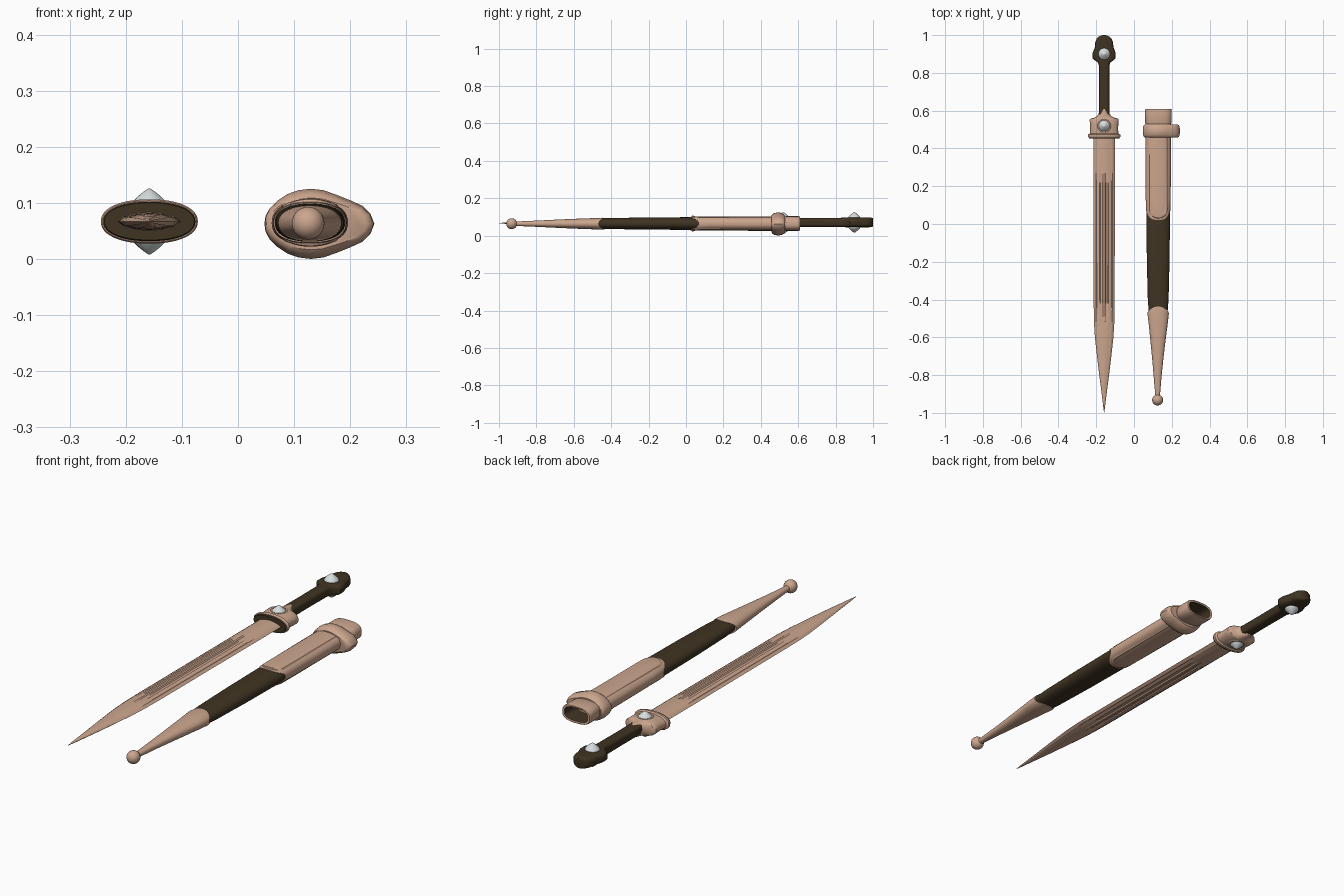
import bpy, bmesh, math

def material(name, rgb):
    m = bpy.data.materials.new(name)
    m.diffuse_color = (*rgb, 1)
    return m

TAN = material("tan metal", (0.60, 0.38, 0.27))
DARK = material("dark brown leather", (0.050, 0.034, 0.016))
SILVER = material("silver", (0.68, 0.72, 0.73))
DX, DZ = -0.158, 0.067      # dagger axis
SX, SZ = 0.129, 0.065       # scabbard axis

def finish(name, bm, mats, rule=None, angle=38):
    bmesh.ops.recalc_face_normals(bm, faces=bm.faces[:])
    for e in bm.edges:
        e.smooth = len(e.link_faces) == 2 and e.calc_face_angle(0) < math.radians(angle)
    for f in bm.faces:
        f.smooth = True
        if rule:
            f.material_index = rule(f)
    me = bpy.data.meshes.new(name)
    bm.to_mesh(me)
    bm.free()
    for m in mats:
        me.materials.append(m)
    ob = bpy.data.objects.new(name, me)
    bpy.context.collection.objects.link(ob)
    return ob

def loft(name, rings, mats, rule=None, caps=True, angle=38):
    bm = bmesh.new()
    rows = [[bm.verts.new(p) for p in r] for r in rings]
    n = len(rows[0])
    for a, b in zip(rows, rows[1:]):
        for i in range(n):
            bm.faces.new((a[i], a[(i + 1) % n], b[(i + 1) % n], b[i]))
    if caps:
        bm.faces.new(rows[0])
        bm.faces.new(rows[-1])
    return finish(name, bm, mats, rule, angle)

def oval(cx, cz, y, hw, hz, n=2.0, curve=0.0, power=2, seg=48):
    """Superellipse ring; curve shifts its y towards the narrow edges."""
    out = []
    for i in range(seg):
        t = 2 * math.pi * i / seg
        c, s = math.cos(t), math.sin(t)
        out.append((cx + hw * math.copysign(abs(c) ** (2 / n), c),
                    y + curve * abs(c) ** power,
                    cz + hz * math.copysign(abs(s) ** (2 / n), s)))
    return out

def spin(name, profile, mat, x, y, z, up=1, seg=24):
    bm = bmesh.new()
    rows = [[bm.verts.new((x + r * math.cos(2 * math.pi * i / seg),
                           y + r * math.sin(2 * math.pi * i / seg), z + up * h))
             for i in range(seg)] for r, h in profile]
    for a, b in zip(rows, rows[1:]):
        for i in range(seg):
            bm.faces.new((a[i], a[(i + 1) % seg], b[(i + 1) % seg], b[i]))
    bm.faces.new(rows[0])
    bm.faces.new(rows[-1])
    return finish(name, bm, [mat])

# Blade with fullers that fade out towards the tip
half = [(-1, 0, 0), (-.78, .009, 0), (-.70, .010, .0025), (-.62, .011, 0), (-.42, .014, 0),
        (-.34, .015, .005), (-.16, .016, .005), (-.09, .0165, 0), (.09, .0165, 0), (.16, .016, .005),
        (.34, .015, .005), (.42, .014, 0), (.62, .011, 0), (.70, .010, .0025), (.78, .009, 0), (1, 0, 0)]
rings = []
for y, w, th, g in [(.48, .057, 1, 0), (.27, .057, 1, 0), (.22, .057, 1, 1), (-.42, .0555, .95, 1),
                    (-.52, .054, .9, 0), (-.60, .049, .85, 0), (-.70, .038, .75, 0),
                    (-.80, .026, .6, 0), (-.90, .013, .4, 0), (-.97, .0045, .2, 0), (-.998, .0006, .05, 0)]:
    top = [(DX + u * w, y, DZ + (h - d * g) * th) for u, h, d in half]
    bot = [(DX + u * w, y, DZ - (h - d * g) * th) for u, h, d in half[-2:0:-1]]
    rings.append(top + bot)
loft("blade", rings, [TAN], angle=15)

# Guard with lip, waist, shoulders and pointed collar over the grip
guard = [(.459, .084, .037), (.463, .0865, .0395), (.473, .0865, .0395), (.478, .076, .034),
         (.50, .074, .036), (.53, .075, .037), (.552, .077, .035), (.558, .072, .034),
         (.563, .052, .033), (.572, .036, .032), (.59, .026, .031), (.608, .014, .029)]
loft("guard", [oval(DX, DZ, y, w, h, 2.2) for y, w, h in guard], [TAN])
loft("guard_underside", [oval(DX, DZ, y, w, h, 2.2) for y, w, h in
                         [(.452, .080, .033), (.462, .083, .036)]], [DARK])

# Grip and pommel in one dark piece
GZ = DZ + .004
grip = [(.55, .029, .024), (.70, .0275, .024), (.84, .028, .025), (.856, .034, .026), (.868, .052, .026),
        (.878, .061, .026), (.905, .061, .026), (.922, .055, .026), (.935, .049, .026), (.962, .047, .026),
        (.980, .040, .026), (.991, .030, .025), (.997, .018, .0235), (1.0, .006, .022)]
loft("grip", [oval(DX, GZ, y, w, h, 3.2) for y, w, h in grip], [DARK])

# Pointed studs on both faces of the pommel and guard
stud = [(.031, 0), (.031, .005), (.028, .009), (.019, .018), (.009, .026), (.002, .0305)]
for up, side in ((1, "top"), (-1, "bottom")):
    spin("pommel_stud_" + side, stud, SILVER, DX, .90, GZ + up * .024, up)
    spin("guard_stud_" + side, stud, SILVER, DX, .52, DZ + up * .028, up)
    spin("guard_stud_seat_" + side, [(.040, 0), (.040, .006), (.035, .010)], TAN, DX, .52, DZ + up * .026, up)

# Scabbard leather body
body = [(.40, .129, .064, .034), (.03, .128, .0625, .034), (-.2, .128, .060, .0325),
        (-.40, .128, .055, .0295), (-.50, .128, .047, .027)]
loft("scabbard_leather", [oval(x, SZ, y, w, h, 2.3) for y, x, w, h in body], [DARK])

# Upper fitting with a tongue-shaped end
loft("scabbard_locket", [oval(x, SZ, y, w, h, 2.4, c, 3) for y, x, w, h, c in
     [(.48, .128, .068, .039, 0), (.30, .128, .0675, .0385, 0), (.12, .128, .066, .0375, .02),
      (.03, .128, .0652, .0367, .045), (.022, .128, .0640, .0355, .048), (.022, .128, .060, .031, .048)]],
     [TAN])

# Raised tongue panel on both broad faces
def tongue(k, y0, y1, seg=16):
    pts = [(SX + k, y1), (SX - k, y1)]
    return pts + [(SX - k * math.cos(math.pi * i / seg), y0 + k * .9 * (1 - math.sin(math.pi * i / seg)))
                  for i in range(seg + 1)]
for up, side in ((1, "top"), (-1, "bottom")):
    rows = [[(x, y, SZ + up * (h - 8 * (x - SX) ** 2 * .6)) for x, y in tongue(k, y0, .47)]
            for k, y0, h in [(.051, .028, .033), (.049, .032, .0415), (.046, .037, .043)]]
    loft("locket_panel_" + side, rows, [TAN])

# Hollow throat, dark inside
throat = [(.46, .069, .039), (.524, .069, .039), (.529, .0665, .037), (.535, .0705, .039), (.600, .0705, .039),
          (.609, .069, .0375), (.610, .066, .035), (.608, .059, .029), (.590, .057, .027), (.42, .054, .025)]
loft("scabbard_throat", [oval(SX, SZ, y, w, h, 2.8) for y, w, h in throat], [TAN, DARK],
     lambda f: int(f.calc_center_median().y < .6 and
                   all(abs(v.co.x - SX) < .0595 and abs(v.co.z - SZ) < .0295 for v in f.verts)))

# Hanging band with a lobe to one side
upper = [(.047, 0), (.049, .014), (.056, .027), (.070, .041), (.088, .053), (.108, .060), (.130, .0625),
         (.152, .060), (.175, .052), (.200, .042), (.222, .032), (.236, .018), (.243, 0)]
outline = upper + [(x, -z) for x, z in upper[-2:0:-1]]
loft("hanging_band", [[(.14 + (x - .14) * s, y, .0628 + z * q) for x, z in outline] for y, s, q in
     [(.458, .88, .74), (.463, .96, .84), (.472, .99, .93), (.492, 1, 1), (.512, .99, .93),
      (.522, .96, .84), (.528, .88, .74)]], [TAN])

# Tapered lower fitting and ball end
loft("scabbard_chape", [oval(x, .064, y, w, h, 2.2, c) for y, x, w, h, c in
     [(-.437, .128, .050, .025, -.03), (-.437, .128, .0555, .031, -.03), (-.445, .128, .0565, .0320, -.03),
      (-.52, .128, .050, .029, -.012), (-.60, .127, .042, .026, 0), (-.70, .126, .031, .0215, 0),
      (-.80, .125, .0215, .0165, 0), (-.87, .125, .0155, .0135, 0), (-.895, .125, .0135, .0125, 0),
      (-.92, .125, .013, .012, 0)]], [TAN])
R = .029
spin("scabbard_ball", [(max(R * math.sin(math.pi * i / 16), .0005), -R * math.cos(math.pi * i / 16))
                       for i in range(17)], TAN, .125, -.932, .064, 1, 32)
